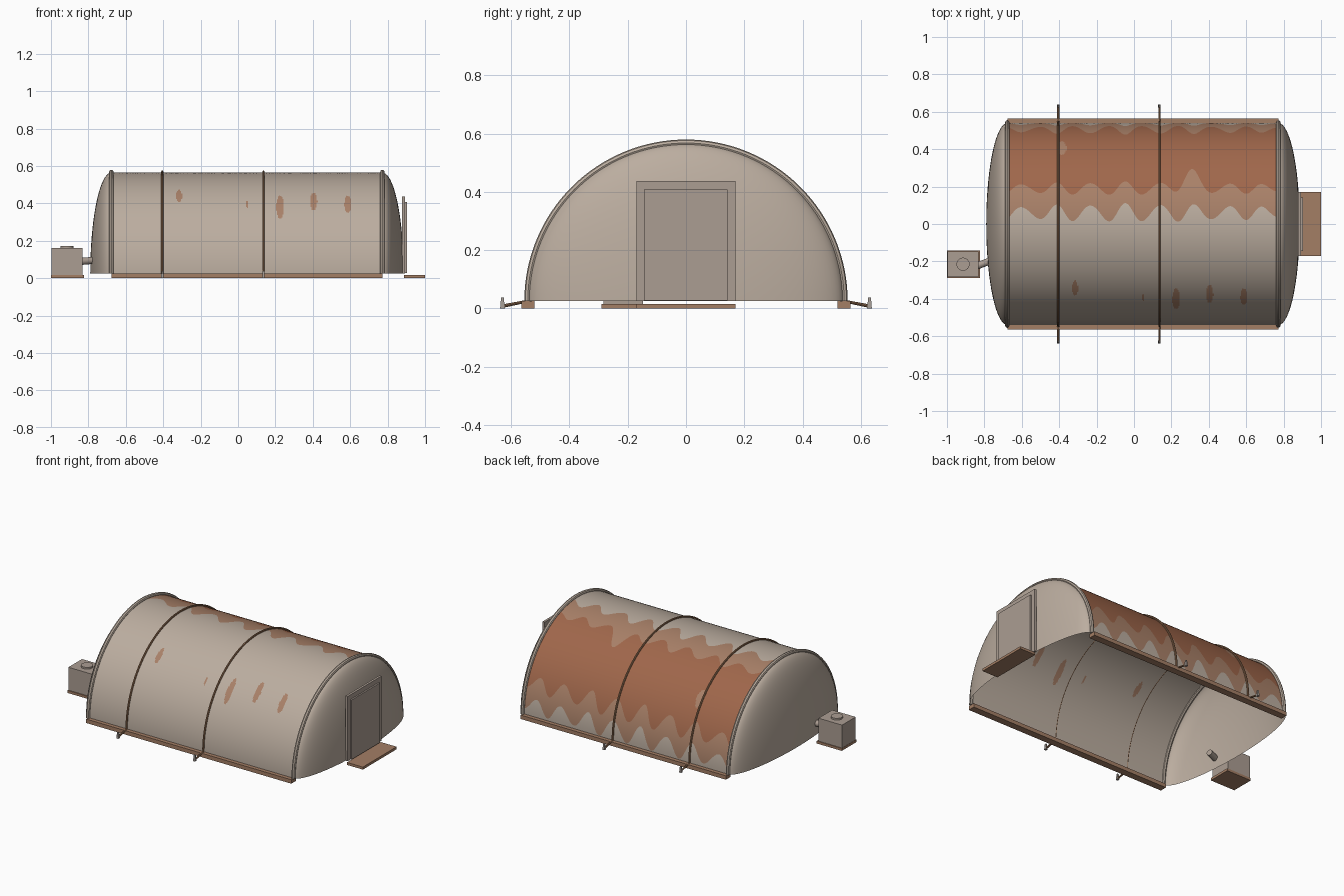
import bpy, bmesh, math
from mathutils import Vector
from math import sin, cos, pi, acos, sqrt

if "Cube" in bpy.data.objects:
    bpy.data.objects.remove(bpy.data.objects["Cube"])

R, Z0 = 0.54, 0.025          # shell radius and springing height
XL, XR = -0.677, 0.772       # ends of the barrel vault


def material(name, rgb):
    m = bpy.data.materials.new(name)
    m.diffuse_color = (*rgb, 1)
    m.use_nodes = True
    m.node_tree.nodes["Principled BSDF"].inputs["Base Color"].default_value = m.diffuse_color
    return m


CANVAS = material("beige_canvas", (0.50, 0.42, 0.35))
DUST = material("tan_dust", (0.40, 0.22, 0.14))
RUST = material("rust_sand", (0.35, 0.135, 0.07))
WOOD = material("brown_base", (0.37, 0.21, 0.13))
STRAP = material("strap_brown", (0.30, 0.16, 0.085))
PANEL = material("grey_panel", (0.41, 0.34, 0.29))
METAL = material("stake_grey", (0.37, 0.33, 0.30))


def add(name, bm, mats, smooth=False):
    me = bpy.data.meshes.new(name)
    bm.to_mesh(me)
    bm.free()
    for m in mats:
        me.materials.append(m)
    ob = bpy.data.objects.new(name, me)
    bpy.context.collection.objects.link(ob)
    for p in me.polygons:
        p.use_smooth = smooth
    return ob


def box(name, lo, hi, mat, taper=1.0):
    """Box between two corners, optionally narrowed at the top."""
    bm = bmesh.new()
    bmesh.ops.create_cube(bm, size=1)
    for v in bm.verts:
        s = taper if v.co.z > 0 else 1
        f = (0.5 + v.co.x * s, 0.5 + v.co.y * s, 0.5 + v.co.z)
        v.co = [a + (b - a) * t for a, b, t in zip(lo, hi, f)]
    return add(name, bm, [mat])


def cylinder(name, a, b, r, mat, sides=32):
    a, b = Vector(a), Vector(b)
    bm = bmesh.new()
    bmesh.ops.create_cone(bm, cap_ends=True, segments=sides, radius1=r, radius2=r,
                          depth=(b - a).length)
    q = (b - a).to_track_quat('Z', 'Y')
    for v in bm.verts:
        v.co = q @ v.co + (a + b) / 2
    ob = add(name, bm, [mat])
    for p in ob.data.polygons:
        p.use_smooth = len(p.vertices) == 4
    return ob


def sheet(name, func, nu, nv, mats, rule=None):
    """Smooth open surface from a point function on a grid."""
    bm = bmesh.new()
    g = [[bm.verts.new(func(i, j)) for j in range(nv + 1)] for i in range(nu + 1)]
    for i in range(nu):
        for j in range(nv):
            f = bm.faces.new((g[i][j], g[i][j + 1], g[i + 1][j + 1], g[i + 1][j]))
            if rule:
                f.material_index = rule(j, f.calc_center_median())
    bmesh.ops.remove_doubles(bm, verts=bm.verts, dist=1e-5)
    return add(name, bm, mats, True)


def tube(name, pts, r, mat):
    cu = bpy.data.curves.new(name, 'CURVE')
    cu.dimensions = '3D'
    cu.bevel_depth, cu.bevel_resolution, cu.use_fill_caps = r, 2, True
    sp = cu.splines.new('POLY')
    sp.points.add(len(pts) - 1)
    for p, c in zip(sp.points, pts):
        p.co = (*c, 1)
    cu.materials.append(mat)
    ob = bpy.data.objects.new(name, cu)
    bpy.context.collection.objects.link(ob)
    bpy.ops.object.select_all(action='DESELECT')
    ob.select_set(True)
    bpy.context.view_layer.objects.active = ob
    bpy.ops.object.convert(target='MESH')
    bpy.ops.object.shade_smooth_by_angle()
    return ob


def arch(x, r, n=64):
    return [(x, r * cos(pi * k / n), Z0 + r * sin(pi * k / n)) for k in range(n + 1)]


# Vault: grid rows follow the wavy dust edges so the colour borders stay smooth
ROWS = [(1, 0, 5), (2, 1, 6), (3, 2, 40), (4, 1, 8), (5, 0, 100)]  # band, colour, rows
ROW = [(b, c, k / n) for b, c, n in ROWS for k in range(n)] + [(5, 0, 1.0)]


def edges(x):
    w = cos(2 * pi * (x + 0.5) / 0.182)          # 1 where dust drips
    w += 0.25 * sin(31 * x) + 0.15 * sin(53 * x + 1)
    bump = 0.075 * math.exp(-((x - 0.30) / 0.06) ** 2)
    return [0, max(0.01, 0.12 - 0.09 * w), 0.36 - 0.09 * w,
            acos((0.19 - 0.027 * w + bump) / R), acos((0.06 - 0.037 * w) / R), pi]


NX = 260


def vault_point(i, j):
    x = XL + (XR - XL) * i / NX
    e = edges(x)
    b, _, t = ROW[j]
    a = e[b - 1] + (e[b] - e[b - 1]) * t
    return x, R * cos(a), Z0 + R * sin(a)


SPOTS = [(-0.315, 0.44, 0.016, 0.033), (0.225, 0.38, 0.02, 0.06), (0.405, 0.41, 0.019, 0.048),
         (0.587, 0.395, 0.019, 0.047), (0.048, 0.395, 0.004, 0.025)]


def vault_colour(j, c):
    if c.y < 0 and any(((c.x - x) / a) ** 2 + ((c.z - z) / b) ** 2 < 1 for x, z, a, b in SPOTS):
        return 1
    if ((c.x + 0.385) / 0.024) ** 2 + ((c.y - 0.405) / 0.037) ** 2 < 1:
        return 1
    return ROW[j][1]


sheet("vault", vault_point, NX, len(ROW) - 1, [CANVAS, DUST, RUST], vault_colour)


# Domed ends
def dome(x0, depth, side, n=20, m=64):
    def point(i, j):
        t = (i if side > 0 else n - i) / n * pi / 2
        a = pi * j / m
        return (x0 + side * depth * sin(t), R * cos(t) * cos(a), Z0 + R * cos(t) * sin(a))
    return point


sheet("dome_left", dome(XL, 0.113, -1), 20, 64, [CANVAS])
sheet("dome_right", dome(XR, 0.114, 1), 20, 64, [CANVAS])

# End ribs
for n, x in (("left", XL), ("right", XR)):
    tube("end_rib_" + n, arch(x, 0.543), 0.012, CANVAS)

# Straps over the roof, with guy lines and ground stakes
for n, x in (("left", -0.405), ("right", 0.136)):
    path = [(x, 0.63, 0.008)] + arch(x, 0.545) + [(x, -0.63, 0.008)]
    tube("strap_" + n, path, 0.006, STRAP)
    for s, side in ((-1, "front"), (1, "back")):
        box(f"stake_{n}_{side}", (x - 0.007, s * 0.63 - 0.008, 0), (x + 0.007, s * 0.63 + 0.008, 0.038),
            METAL, 0.6)

# Base rails
for s, side in ((-1, "front"), (1, "back")):
    box("base_rail_" + side, (-0.677, s * 0.5425 - 0.0225, 0), (0.772, s * 0.5425 + 0.0225, Z0), WOOD)

# Doorway and step
box("door_frame", (0.878, -0.17, 0.025), (0.893, 0.17, 0.438), PANEL)
box("door_panel", (0.893, -0.144, 0.028), (0.903, 0.142, 0.408), PANEL)
box("door_seam", (0.900, -0.002, 0.028), (0.904, 0.002, 0.408), PANEL)
box("door_step", (0.888, -0.17, 0), (1.0, 0.17, 0.016), WOOD)

# Heater unit with duct into the left dome
box("heater_base", (-1.0, -0.29, 0), (-0.823, -0.142, 0.016), WOOD)
box("heater_body", (-0.998, -0.284, 0.016), (-0.832, -0.147, 0.162), PANEL)
cylinder("heater_vent", (-0.914, -0.215, 0.16), (-0.914, -0.215, 0.173), 0.035, PANEL)
cylinder("heater_duct", (-0.84, -0.224, 0.09), (-0.72, -0.18, 0.10), 0.019, PANEL, 20)
